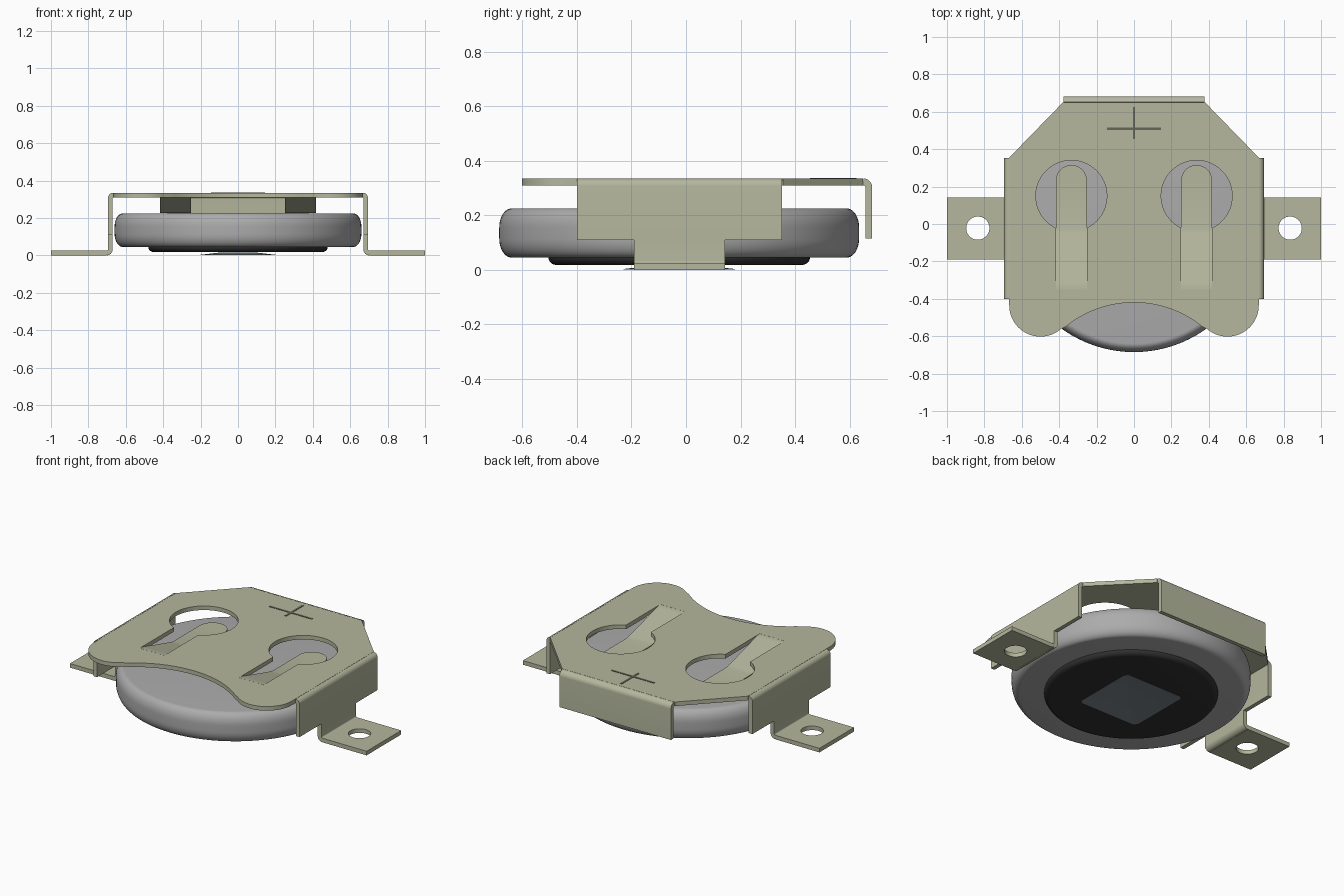
import bpy, bmesh, math
from mathutils import Matrix

if "Cube" in bpy.data.objects:
    bpy.data.objects.remove(bpy.data.objects["Cube"], do_unlink=True)


def material(name, r, g, b):
    m = bpy.data.materials.new(name)
    m.use_nodes = True
    m.diffuse_color = (r, g, b, 1)
    m.node_tree.nodes["Principled BSDF"].inputs["Base Color"].default_value = (r, g, b, 1)
    return m


METAL = material("pale olive metal", .46, .475, .34)
STEEL = material("cell grey", .41, .41, .41)
BLACK = material("black", .03, .03, .03)
SLATE = material("slate pad", .19, .23, .25)
MARK = material("dark olive mark", .13, .135, .095)

T = .025        # sheet thickness
TOP = .3225     # mid height of the top plate
CELL_Y = -.025


def finish(name, data, mat, thickness=0):
    """Make an object, bake it to a clean mesh and shade it."""
    ob = bpy.data.objects.new(name, data)
    bpy.context.collection.objects.link(ob)
    if thickness:
        mod = ob.modifiers.new("Thickness", 'SOLIDIFY')
        mod.thickness, mod.offset, mod.use_even_offset = thickness, 0, True
    dg = bpy.context.evaluated_depsgraph_get()
    mesh = bpy.data.meshes.new_from_object(ob.evaluated_get(dg))
    mat_world = ob.matrix_world.copy()
    bpy.data.objects.remove(ob, do_unlink=True)
    bm = bmesh.new()
    bm.from_mesh(mesh)
    bmesh.ops.remove_doubles(bm, verts=bm.verts, dist=1e-5)
    bmesh.ops.recalc_face_normals(bm, faces=bm.faces)
    bm.to_mesh(mesh)
    bm.free()
    mesh.materials.clear()
    mesh.materials.append(mat)
    for p in mesh.polygons:
        p.use_smooth = True
        p.material_index = 0
    mesh.set_sharp_from_angle(angle=math.radians(30))
    out = bpy.data.objects.new(name, mesh)
    out.matrix_world = mat_world
    bpy.context.collection.objects.link(out)
    return out


def arc(cx, cy, r, a0, a1, n=16, ry=None):
    angles = [math.radians(a0 + (a1 - a0) * i / n) for i in range(n + 1)]
    return [(cx + r * math.cos(a), cy + (ry or r) * math.sin(a)) for a in angles]


def sheet(name, loops, z, mat, thickness=T):
    """Flat sheet from an outline followed by its holes."""
    cu = bpy.data.curves.new(name, 'CURVE')
    cu.dimensions, cu.fill_mode, cu.extrude = '2D', 'BOTH', thickness / 2
    for loop in loops:
        sp = cu.splines.new('POLY')
        sp.points.add(len(loop) - 1)
        for p, (x, y) in zip(sp.points, loop):
            p.co = (x, y, 0, 1)
        sp.use_cyclic_u = True
    ob = finish(name, cu, mat)
    ob.data.transform(Matrix.Translation((0, 0, z)))
    return ob


def ribbon(name, path, spans, along, sign=1):
    """Bent strip: path of (distance, z), spans of (low, high) across it."""
    bm = bmesh.new()
    rows = []
    for (u, z), span in zip(path, spans):
        co = [(sign * u, w, z) if along == 'x' else (w, u, z) for w in span]
        rows.append([bm.verts.new(c) for c in co])
    for a, b in zip(rows, rows[1:]):
        bm.faces.new((a[0], a[1], b[1], b[0]))
    me = bpy.data.meshes.new(name)
    bm.to_mesh(me)
    bm.free()
    return finish(name, me, METAL, T)


def lathe(name, profile, mat):
    bm = bmesh.new()
    vs = [bm.verts.new((r, 0, z)) for r, z in profile]
    es = [bm.edges.new(p) for p in zip(vs, vs[1:])]
    bmesh.ops.spin(bm, geom=vs + es, axis=(0, 0, 1), cent=(0, 0, 0),
                   angle=math.tau, steps=96)
    bmesh.ops.translate(bm, verts=bm.verts, vec=(0, CELL_Y, 0))
    me = bpy.data.meshes.new(name)
    bm.to_mesh(me)
    bm.free()
    return finish(name, me, mat)


# Coin cell and its black lower cap
lathe("coin_cell", [(0, .045)] + arc(.615, .115, .045, -90, 0, 10, .07)
      + arc(.615, .155, .045, 0, 90, 10, .07) + [(0, .225)], STEEL)
lathe("cell_lower_cap", [(0, .018)] + arc(.45, .046, .03, -90, 0, 8, .028)
      + [(.48, .06), (0, .06)], BLACK)

# Contact pad: a shallow square dome with clipped corners
bm = bmesh.new()
rings = []
for half, clip, z in ((.205, .02, .002), (.1, .01, .014)):
    c = half - clip
    pts = [(half, -c), (half, c), (c, half), (-c, half),
           (-half, c), (-half, -c), (-c, -half), (c, -half)]
    rings.append([bm.verts.new((x, y + CELL_Y, z)) for x, y in pts])
for i in range(8):
    j = (i + 1) % 8
    bm.faces.new((rings[0][i], rings[0][j], rings[1][j], rings[1][i]))
bm.faces.new(rings[1])
pad = bpy.data.meshes.new("contact_pad")
bm.to_mesh(pad)
bm.free()
finish("contact_pad", pad, SLATE, .002)

# Top plate with two front lobes, a scooped front and keyhole slots
W, BACK = .667, .65
SLOT_X, SLOT_Y, SLOT_R, HALF, ROOT = .335, .15, .19, .083, -.35
outline = (arc(.5, -.435, .167, -131.5, 0, 24)
           + [(W, .355), (.38, BACK), (-.38, BACK), (-W, .355)]
           + arc(-.5, -.435, .167, -180, -48.5, 24)
           + arc(0, -1, .58, 131.5, 48.5, 32)[1:-1])
gap = math.degrees(math.asin(HALF / SLOT_R))
holes = [arc(s * SLOT_X, SLOT_Y, SLOT_R, -90 + gap, 270 - gap, 48)
         + [(s * SLOT_X - HALF, ROOT), (s * SLOT_X + HALF, ROOT)] for s in (-1, 1)]
sheet("top_plate", [outline] + holes, TOP, METAL)

# Back flange
path = arc(BACK, TOP - .0205, .0205, 90, 0, 8) + [(BACK + .0205, .115)]
ribbon("back_flange", path, [(-.376, .376)] * len(path), 'y')

for s, side in ((1, "left"), (-1, "right")):
    # Spring tongue sloping down onto the cell, with a rounded tip
    rest = .2405
    path = [(ROOT, TOP), (-.335, .3215), (-.315, .317), (-.055, .246), (-.03, rest)]
    halves = [HALF] * len(path)
    for i in range(13):
        a = math.radians(88 * i / 12)
        path.append((.232 + HALF * math.sin(a), rest))
        halves.append(HALF * math.cos(a))
    ribbon(side + "_tongue", path,
           [(s * SLOT_X - h, s * SLOT_X + h) for h in halves], 'y')

    # Side wall, narrow leg and drilled foot
    wall = W + .0155
    path = arc(W, TOP - .0155, .0155, 90, 0, 8) + [(wall, .11)]
    ribbon(side + "_wall", path, [(-.4, .353)] * len(path), 'x', s)
    path = [(wall, .11)] + arc(wall + .02, .0325, .02, 180, 270, 8)
    ribbon(side + "_leg", path, [(-.19, .143)] * len(path), 'x', s)
    inner = wall + .02
    foot = [(s * inner, -.19), (s, -.19), (s, .143), (s * inner, .143)]
    sheet(side + "_foot", [foot, arc(s * .835, -.022, .062, 0, 352.5, 47)], T / 2, METAL)

# Plus mark on the top plate
u, v, cy = .145, .0065, .51
plus = [(-u, cy - v), (-v, cy - v), (-v, .455), (v, .455), (v, cy - v), (u, cy - v),
        (u, cy + v), (v, cy + v), (v, .625), (-v, .625), (-v, cy + v), (-u, cy + v)]
sheet("plus_mark", [plus], TOP + T / 2, MARK, .004)
